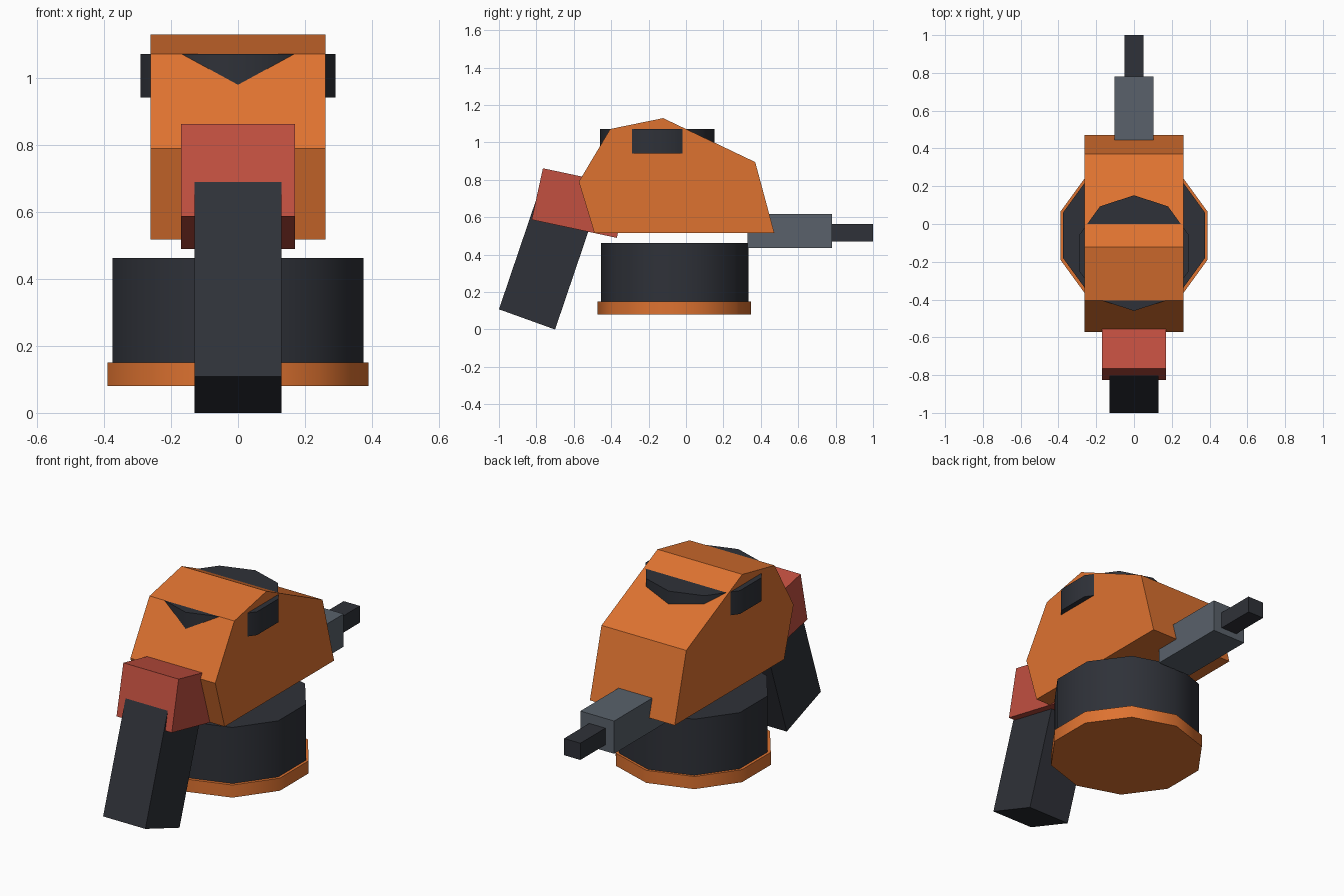
import bpy
import bmesh
from math import radians

cube = bpy.data.objects.get("Cube")
if cube:
    bpy.data.objects.remove(cube, do_unlink=True)


def material(name, colour):
    mat = bpy.data.materials.new(name)
    mat.use_nodes = True
    mat.diffuse_color = (*colour, 1)
    bsdf = next(n for n in mat.node_tree.nodes if n.type == 'BSDF_PRINCIPLED')
    bsdf.inputs["Base Color"].default_value = (*colour, 1)
    return mat


orange = material("orange", (0.73, 0.17, 0.03))
red = material("red", (0.54, 0.079, 0.051))
dark = material("charcoal", (0.028, 0.031, 0.04))
grey = material("steel grey", (0.10, 0.12, 0.145))


def slab(name, profile, half_width, mat):
    """Extrude a side profile of (y, z) points across x."""
    bm = bmesh.new()
    face = bm.faces.new([bm.verts.new((-half_width, y, z)) for y, z in profile])
    sweep = bmesh.ops.extrude_face_region(bm, geom=[face])["geom"]
    moved = [v for v in sweep if isinstance(v, bmesh.types.BMVert)]
    bmesh.ops.translate(bm, verts=moved, vec=(2 * half_width, 0, 0))
    bmesh.ops.recalc_face_normals(bm, faces=bm.faces)
    mesh = bpy.data.meshes.new(name)
    bm.to_mesh(mesh)
    bm.free()
    mesh.materials.append(mat)
    obj = bpy.data.objects.new(name, mesh)
    bpy.context.collection.objects.link(obj)
    return obj


def block(name, y0, y1, z0, z1, half_width, mat):
    return slab(name, [(y0, z0), (y0, z1), (y1, z1), (y1, z0)], half_width, mat)


def disc(name, radius, y, z0, z1, mat):
    """Ten-sided drum with smooth sides and a corner facing front."""
    bpy.ops.mesh.primitive_cylinder_add(
        vertices=10, radius=radius, depth=z1 - z0, location=(0, y, (z0 + z1) / 2))
    obj = bpy.context.object
    obj.name = name
    obj.data.materials.append(mat)
    bpy.ops.object.shade_smooth_by_angle(angle=radians(40))


# Turntable base
disc("base_rim", 0.41, -0.062, 0.08, 0.15, orange)
disc("base_drum", 0.394, -0.06, 0.15, 0.462, dark)

# Angular housing with a disc sunk through its top
slab("housing", [(-0.49, 0.517), (-0.573, 0.79), (-0.405, 1.072),
                 (-0.122, 1.13), (0.37, 0.895), (0.472, 0.517)], 0.261, orange)
disc("top_disc", 0.306, -0.154, 0.942, 1.072, dark)

# Rear barrel
block("barrel_sleeve", 0.33, 0.78, 0.435, 0.617, 0.104, grey)
block("barrel_tip", 0.78, 1.0, 0.47, 0.563, 0.05, dark)

# Tilted front holder and hanging magazine
slab("front_holder", [(-0.825, 0.587), (-0.765, 0.862),
                      (-0.31, 0.765), (-0.37, 0.49)], 0.17, red)
slab("magazine", [(-1.0, 0.108), (-0.776, 0.768),
                  (-0.476, 0.66), (-0.70, 0.0)], 0.13, dark)
